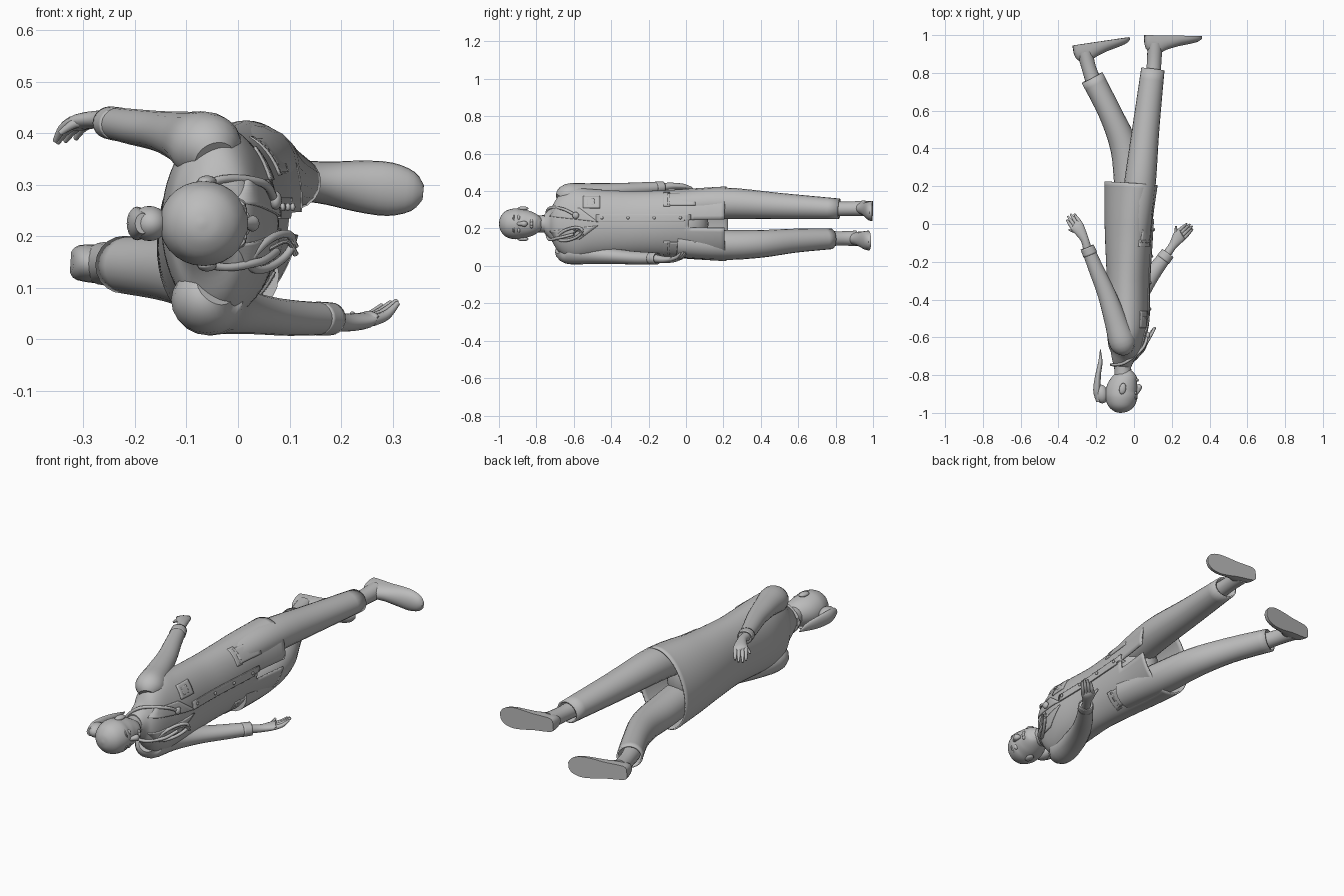
import bpy, bmesh, math
from mathutils import Vector, Matrix
from mathutils.bvhtree import BVHTree

if "Cube" in bpy.data.objects:
    bpy.data.objects.remove(bpy.data.objects["Cube"])

grey = bpy.data.materials.new("plain grey")
grey.use_nodes = True
GREY = (0.5, 0.5, 0.5, 1)
grey.diffuse_color = GREY
grey.node_tree.nodes["Principled BSDF"].inputs["Base Color"].default_value = GREY
MID = 0.225  # height of the body's plane of symmetry


def finish(name, bm, thick=0, angle=40):
    bmesh.ops.recalc_face_normals(bm, faces=bm.faces)
    me = bpy.data.meshes.new(name)
    bm.to_mesh(me)
    bm.free()
    me.materials.append(grey)
    ob = bpy.data.objects.new(name, me)
    bpy.context.collection.objects.link(ob)
    if thick:
        mod = ob.modifiers.new("thickness", "SOLIDIFY")
        mod.thickness = thick
    bpy.ops.object.select_all(action="DESELECT")
    ob.select_set(True)
    bpy.context.view_layer.objects.active = ob
    bpy.ops.object.shade_smooth_by_angle(angle=math.radians(angle))
    return ob


def spline(keys, steps):
    """Catmull-Rom interpolation through tuples of any length."""
    pts = [Vector(k) for k in keys]
    out = []
    for i in range(len(pts) - 1):
        a, b, c, d = pts[max(i - 1, 0)], pts[i], pts[i + 1], pts[min(i + 2, len(pts) - 1)]
        for s in range(steps):
            t = s / steps
            out.append(b + (c - a) * (t / 2) + (2 * a - 5 * b + 4 * c - d) * (t * t / 2)
                       + (3 * b - a - 3 * c + d) * (t ** 3 / 2))
    return out + [pts[-1]]


def skin(bm, rings, caps):
    rows = [[bm.verts.new(p) for p in r] for r in rings]
    n = len(rows[0])
    for a, b in zip(rows, rows[1:]):
        for j in range(n):
            k = (j + 1) % n
            bm.faces.new((a[j], a[k], b[k], b[j]))
    for use, row in zip(caps, (rows[0], rows[-1])):
        if use:
            bm.faces.new(row)


def tube_mesh(keys, n=20, steps=4, caps=(True, True)):
    """Loft keys (x, y, z, radius in plan, radius across) along a path."""
    keys = [k if len(k) == 5 else (*k, k[3]) for k in keys]
    pts = spline(keys, steps)
    pos = [Vector(p[:3]) for p in pts]
    rings = []
    for i, p in enumerate(pts):
        d = (pos[min(i + 1, len(pos) - 1)] - pos[max(i - 1, 0)]).normalized()
        side = Vector((0, 0, 1)) if abs(d.z) < 0.9 else Vector((0, 1, 0))
        up = (side - d * side.dot(d)).normalized()
        w = d.cross(up)
        rings.append([pos[i] + w * (p[3] * math.cos(t)) + up * (p[4] * math.sin(t))
                      for t in (2 * math.pi * j / n for j in range(n))])
    bm = bmesh.new()
    skin(bm, rings, caps)
    return bm


def tube(name, keys, thick=0, **kw):
    return finish(name, tube_mesh(keys, **kw), thick)


def ball(name, loc, size, tilt=0):
    bm = bmesh.new()
    m = Matrix.Translation(loc) @ Matrix.Rotation(tilt, 4, "Z") @ Matrix.Diagonal((*size, 1))
    bmesh.ops.create_uvsphere(bm, u_segments=20, v_segments=12, radius=1, matrix=m)
    return finish(name, bm)


# Coat: lofted along the body, hem sheared to follow the stride, slit at the front
coat_keys = [(-.06, -.755, MID, .045, .052), (-.057, -.715, MID, .062, .095), (-.047, -.67, MID, .085, .16),
             (-.042, -.6, MID, .1, .192), (-.036, -.5, MID, .113, .185), (-.032, -.3, MID, .113, .175),
             (-.03, -.1, MID, .122, .18), (-.027, .05, MID, .128, .19), (-.016, .215, MID, .138, .2)]
bm = tube_mesh(coat_keys, n=56, steps=5, caps=(True, False))
for v in bm.verts:
    v.co.x += .16 * (v.co.z - MID) * max(0, min(1, (v.co.y + .3) / .5))
slit = [f for f in bm.faces if f.calc_center_median().y > .03 and f.calc_center_median().x > 0
        and abs(f.calc_center_median().z - MID) < .022]
bmesh.ops.delete(bm, geom=slit, context="FACES")
tree = BVHTree.FromBMesh(bm)
finish("coat", bm, .008)


def front(y, z):
    """X of the coat front at a given place."""
    hit = tree.ray_cast(Vector((1, y, z)), Vector((-1, 0, 0)))[0]
    return hit.x if hit else 0


def patch(name, corners, thick=.008, n=8):
    """Thin cloth panel laid over the coat front, from four (y, z) corners."""
    a, b, c, d = (Vector(k) for k in corners)
    bm = bmesh.new()
    grid = []
    for i in range(n + 1):
        row = []
        for j in range(n + 1):
            q = a.lerp(b, i / n).lerp(d.lerp(c, i / n), j / n)
            row.append(bm.verts.new((front(q.x, q.y) + .006, q.x, q.y)))
        grid.append(row)
    for i in range(n):
        for j in range(n):
            bm.faces.new((grid[i][j], grid[i + 1][j], grid[i + 1][j + 1], grid[i][j + 1]))
    finish(name, bm, thick)


for side, tag in ((1, "left"), (-1, "right")):
    z = lambda v: MID + side * v
    patch(tag + "_hip_pocket", [(-.1, z(.1)), (.05, z(.1)), (.05, z(.165)), (-.1, z(.165))])
    patch(tag + "_pocket_flap", [(-.12, z(.095)), (-.085, z(.095)), (-.085, z(.17)), (-.12, z(.17))], .012)
    patch(tag + "_lapel", [(-.73, z(.04)), (-.47, z(.01)), (-.57, z(.085)), (-.7, z(.085))])
patch("front_placket", [(-.48, .235), (.025, .235), (.025, .275), (-.48, .275)], .006, 14)
patch("chest_pocket", [(-.55, .31), (-.46, .31), (-.46, .375), (-.55, .375)])
patch("name_badge", [(-.53, .325), (-.49, .325), (-.49, .36), (-.53, .36)], .016)
for i in range(4):
    y = -.45 + .14 * i
    ball("button_%d" % (i + 1), (front(y, .257) + .01, y, .257), (.005, .008, .008))

# Sleeves with turned cuffs
left_arm = [(-.045, -.67, .35, .04), (-.06, -.63, .373, .07, .066), (-.095, -.52, .39, .06, .052),
            (-.145, -.37, .403, .048, .04), (-.2, -.24, .412, .04, .035), (-.245, -.13, .42, .034, .031)]
right_arm = [(-.045, -.67, .1, .04), (-.06, -.63, .077, .07, .066), (-.03, -.5, .062, .06, .052),
             (.03, -.37, .05, .05, .04), (.1, -.26, .042, .042, .035), (.175, -.16, .04, .035, .031)]
for tag, arm in (("left", left_arm), ("right", right_arm)):
    tube(tag + "_sleeve", arm)
    a, b = Vector(arm[-2][:3]), Vector(arm[-1][:3])
    d = (b - a).normalized()
    tube(tag + "_cuff", [(*(b - d * .035), .039, .033), (*(b + d * .008), .037, .032)], .005, caps=(False, False))

# Hands: wrist, palm and five curved digits
hands = {"left": ((-.245, -.14, .42), (-.262, -.08, .427), (-.3, -.015, .423),
                  [(-.355, .02, .385), (-.35, .04, .382), (-.335, .052, .385), (-.315, .052, .39), (-.345, -.03, .4)]),
         "right": ((.17, -.165, .04), (.205, -.115, .033), (.24, -.065, .036),
                   [(.31, -.028, .07), (.308, -.012, .075), (.297, -.002, .072), (.28, .002, .066), (.222, -.012, .05)])}
for tag, (wrist, heel, palm, tips) in hands.items():
    end = Vector(palm).lerp(Vector(tips[1]), .25)
    tube(tag + "_palm", [(*wrist, .023, .022), (*heel, .022, .018), (*palm, .035, .016), (*end, .032, .011)])
    along = (Vector(palm) - Vector(heel)).normalized()
    across = along.cross(Vector((0, 0, 1)))
    if tag == "left":
        across = -across
    for i, tip in enumerate(tips):
        thumb = i == 4
        root = Vector(heel).lerp(Vector(palm), .5) if thumb else Vector(palm) + across * (.024 - .016 * i)
        bend = root.lerp(Vector(tip), .55) + Vector((0, 0, .008 if tag == "left" else -.008))
        tube("%s_%s" % (tag, "thumb" if thumb else "finger_%d" % (i + 1)),
             [(*root, .011), (*bend, .0095), (*tip, .005)], n=10)

# Trousers, hips and ankles
ball("hips", (-.02, 0, MID), (.1, .12, .165))
tube("left_trouser_leg", [(0, -.05, .32, .08), (.03, .2, .335, .084), (.062, .5, .32, .072, .07),
                          (.1, .82, .305, .062, .055)], .008, caps=(True, False))
tube("right_trouser_leg", [(0, -.05, .125, .08), (-.02, .2, .112, .084, .08), (-.05, .4, .118, .075, .074),
                           (-.125, .585, .135, .062, .064), (-.222, .775, .145, .062, .056)], .008, caps=(True, False))
tube("left_ankle", [(.1, .76, .305, .042), (.107, .86, .305, .038), (.112, .96, .308, .042)])
tube("right_ankle", [(-.21, .74, .145, .042), (-.24, .83, .147, .038), (-.26, .91, .147, .042)])


def shoe(name, heel, toe):
    """Flat-soled shoe from (distance, height, half width) stations."""
    shape = [(0, .045, .02), (.015, .08, .034), (.07, .098, .039), (.12, .075, .042), (.18, .056, .05),
             (.24, .043, .052), (.285, .03, .038), (.305, .014, .014)]
    heel = Vector(heel)
    d = (Vector(toe) - heel).normalized()
    across = d.cross(Vector((0, -1, 0))).normalized()
    up = across.cross(d)
    rings = []
    for s, h, w in spline(shape, 3):
        ring = [heel + d * s + across * (w * math.cos(t)) + up * (h * max(0, math.sin(t)) ** .85)
                for t in (math.pi * j / 14 for j in range(15))]
        rings.append(ring)
    bm = bmesh.new()
    skin(bm, rings, (True, True))
    finish(name, bm)


shoe("left_shoe", (.056, 1, .315), (.36, .995, .285))
shoe("right_shoe", (-.325, .945, .15), (-.02, .99, .13))

# Neck, head and ponytail
tube("neck", [(-.062, -.68, MID, .055, .058), (-.06, -.76, MID, .045, .046), (-.055, -.84, MID, .048, .048)])
tube("head", [(-.07, -1, MID, .004), (-.07, -.992, MID, .036), (-.069, -.965, MID, .068), (-.067, -.92, MID, .085, .082),
              (-.064, -.88, MID, .084, .079), (-.05, -.84, MID, .074, .07), (-.034, -.808, MID, .057, .055),
              (-.022, -.785, MID, .04, .037), (-.015, -.775, MID, .018)], n=28)
tube("nose", [(.008, -.905, MID, .008), (.022, -.88, MID, .012), (.028, -.863, MID, .014, .016), (.016, -.852, MID, .008)], n=12)
for i, z in enumerate((-.012, 0, .012)):
    ball("lip_%d" % (i + 1), (.018 - abs(z) * .3, -.826, MID + z), (.008, .008, .012))
for side, tag in ((1, "left"), (-1, "right")):
    ball(tag + "_eye", (.005, -.895, MID + side * .032), (.011, .009, .015))
    tube(tag + "_brow", [(.014, -.917, MID + side * .015, .004), (.01, -.923, MID + side * .035, .005),
                         (-.008, -.915, MID + side * .055, .003)], n=8)
    ball(tag + "_ear", (-.06, -.872, MID + side * .082), (.018, .03, .011), -.2)
ball("hair_knot", (-.172, -.9, MID), (.036, .05, .034), .15)
tube("ponytail", [(-.185, -.94, MID, .015, .02), (-.196, -.88, MID, .02, .032), (-.19, -.8, MID, .015, .03),
                  (-.178, -.73, MID, .011, .02), (-.178, -.665, MID, .002)])

# Stethoscope hung round the neck: tubing, chest piece and earpieces
loop = [(front(-.6, .27) + .015, -.59, .27), (front(-.66, .31) + .012, -.66, .305), (-.05, -.735, .305),
        (-.12, -.745, MID), (-.05, -.735, .145), (front(-.68, .15) + .012, -.68, .15), (front(-.6, .17) + .02, -.6, .17)]
tube("stethoscope_tubing", [(*p, .008) for p in loop], n=10, steps=8)
ball("stethoscope_chest_piece", (front(-.59, .27) + .014, -.59, .27), (.012, .018, .018))
ring = []
for i in range(17):
    t = 2 * math.pi * i / 16
    y, z = -.62 + .065 * math.cos(t), .17 + .03 * math.sin(t) + .018 * math.cos(t)
    ring.append((front(y, z) + .018 + .02 * math.cos(t), y, z, .008))
tube("stethoscope_headset", ring, n=10, steps=2)
for z in (.185, .2):
    tube("earpiece_%d" % (z * 1000), [(.06, -.6, z - .01, .004), (.095, -.575, z + .005, .004), (.112, -.55, z - .02, .006)], n=8)
